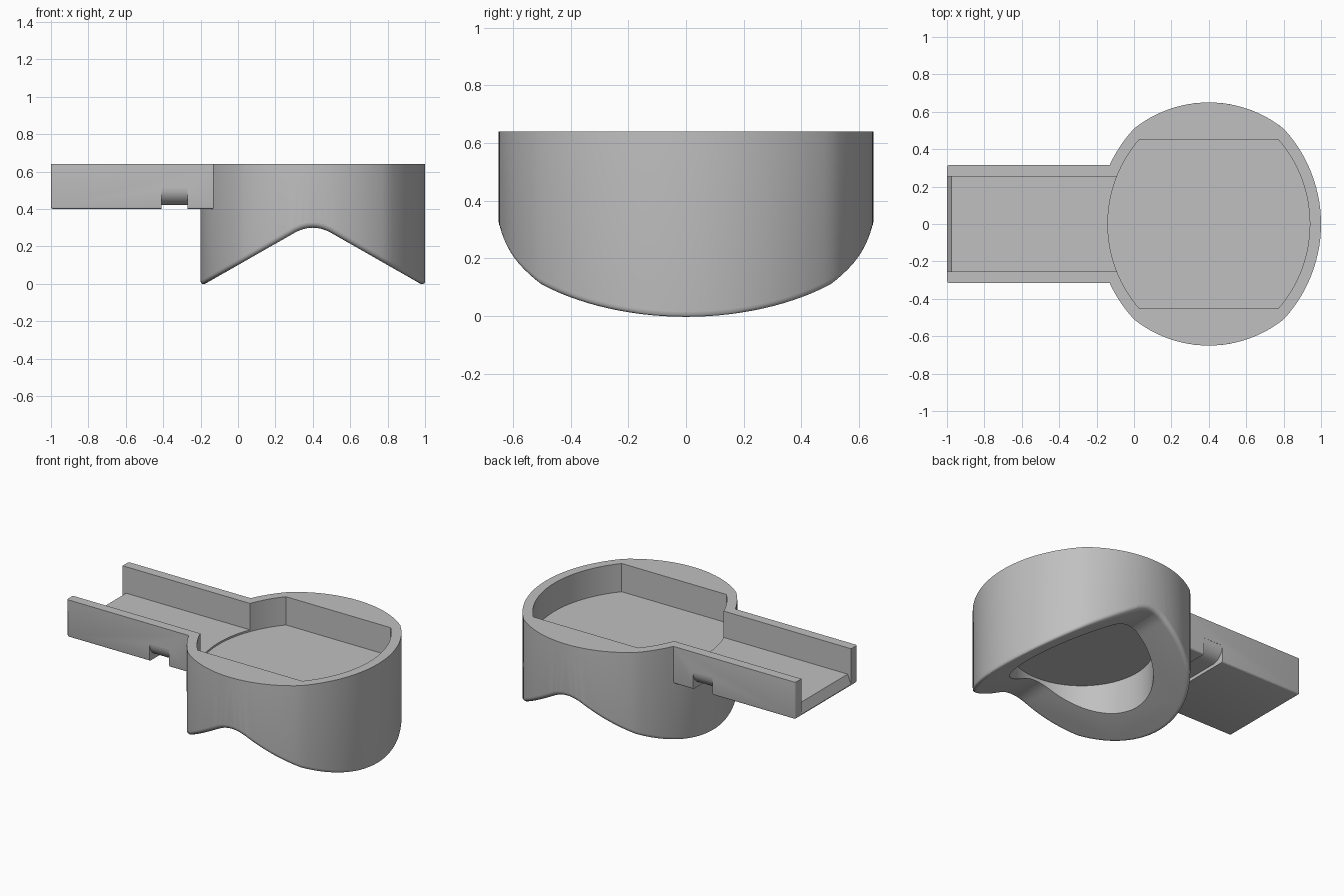
import bpy, bmesh
from math import asin, atan2, cos, pi, sin

if "Cube" in bpy.data.objects:
    bpy.data.objects.remove(bpy.data.objects["Cube"])

grey = bpy.data.materials.new("plain grey")
grey.use_nodes = True
COLOUR = (0.53, 0.53, 0.53, 1)
grey.diffuse_color = COLOUR
grey.node_tree.nodes["Principled BSDF"].inputs["Base Color"].default_value = COLOUR


def arc(cx, cy, r, a, b, n):
    return [(cx + r * cos(a + (b - a) * i / n), cy + r * sin(a + (b - a) * i / n))
            for i in range(n + 1)]


def prism(name, pts, axis, lo, hi):
    """Extrude a 2D outline along an axis; the outline uses the other two axes in order."""
    place = {"x": lambda p, t: (t, p[0], p[1]),
             "y": lambda p, t: (p[0], t, p[1]),
             "z": lambda p, t: (p[0], p[1], t)}[axis]
    bm = bmesh.new()
    low = [bm.verts.new(place(p, lo)) for p in pts]
    high = [bm.verts.new(place(p, hi)) for p in pts]
    bm.faces.new(low)
    bm.faces.new(high)
    for i in range(len(pts)):
        j = (i + 1) % len(pts)
        bm.faces.new((low[i], low[j], high[j], high[i]))
    bmesh.ops.recalc_face_normals(bm, faces=bm.faces[:])
    mesh = bpy.data.meshes.new(name)
    bm.to_mesh(mesh)
    bm.free()
    mesh.materials.append(grey)
    obj = bpy.data.objects.new(name, mesh)
    bpy.context.collection.objects.link(obj)
    return obj


def combine(target, tool, operation):
    """Apply a boolean and remove the tool."""
    mod = target.modifiers.new("combine", "BOOLEAN")
    mod.object, mod.operation, mod.solver = tool, operation, "EXACT"
    bpy.context.view_layer.objects.active = target
    bpy.ops.object.modifier_apply(modifier=mod.name)
    bpy.data.objects.remove(tool)


def round_edges(obj, rule, width, segments):
    bm = bmesh.new()
    bm.from_mesh(obj.data)
    bm.normal_update()
    edges = [e for e in bm.edges if len(e.link_faces) == 2 and rule(e)]
    bmesh.ops.bevel(bm, geom=edges, offset=width, offset_type="OFFSET",
                    segments=segments, profile=0.5, affect="EDGES", clamp_overlap=False)
    bm.to_mesh(obj.data)
    bm.free()


TOP = 0.64
MID = 0.4  # x of the cup's middle

# Cup: four-arc outline
side = asin(0.51 / 0.75)
lobe = atan2(0.5, 0.4)
outline = (arc(0.25, 0, 0.75, -side, side, 28)[:-1]
           + arc(MID, 0.01, 0.64, lobe, pi - lobe, 24)[:-1]
           + arc(0.55, 0, 0.75, pi - side, pi + side, 28)[:-1]
           + arc(MID, -0.01, 0.64, pi + lobe, 2 * pi - lobe, 24)[:-1])
cup = prism("cup_with_handle", outline, "z", -0.3, TOP)

# Roof-shaped underside with a rounded ridge
slope, ridge, soft = 0.57, 0.328, 0.1
roof = [(MID - 1, ridge - slope)]
for i in range(13):
    d = -soft + 2 * soft * i / 12
    roof.append((MID + d, ridge - slope * (d * d + soft * soft) / (2 * soft)))
roof.append((MID + 1, ridge - slope))
under = prism("underside_cutter", roof + [(MID + 1, -1), (MID - 1, -1)], "y", -1, 1)
combine(cup, under, "DIFFERENCE")


def lower_rim(e):
    a, b = sorted(f.normal.z for f in e.link_faces)
    return a < -0.3 and abs(b) < 0.1


round_edges(cup, lower_rim, 0.03, 5)

# Round bore below the floor
bore = prism("bore_cutter", arc(MID, 0, 0.42, 0, 2 * pi, 72)[:-1], "z", -0.5, 0.32)
combine(cup, bore, "DIFFERENCE")

# Handle block with softened lower and end edges
W = 0.315
handle = prism("handle", [(-W, 0.4), (W, 0.4), (W, TOP), (-W, TOP)], "x", -1, 0.1)


def handle_edge(e):
    m = (e.verts[0].co + e.verts[1].co) / 2
    upright = abs(e.verts[0].co.z - e.verts[1].co.z) > 0.1
    return m.x < 0 and (m.z < 0.41 or upright)


round_edges(handle, handle_edge, 0.012, 3)

# Strap groove wrapping under the handle
r = 0.089
groove = ([(0.4, 0.3), (0.4, 0.51)] + arc(0.225, 0.51, r, 0, -pi / 2, 10)
          + arc(-0.225, 0.51, r, -pi / 2, -pi, 10) + [(-0.4, 0.51), (-0.4, 0.3)])
combine(handle, prism("groove_cutter", groove, "x", -0.41, -0.27), "DIFFERENCE")
combine(cup, handle, "UNION")

# Channel along the handle, with a sloping lip at the open end
channel = [(-1.05, 0.8), (-1.05, 0.29), (-0.975, 0.47), (0.1, 0.47), (0.1, 0.8)]
combine(cup, prism("channel_cutter", channel, "y", -0.253, 0.253), "DIFFERENCE")

# Pocket with bowed ends and straight sides
bow = asin(0.45 / 0.69)
pocket = arc(0.25, 0, 0.69, -bow, bow, 28) + arc(0.55, 0, 0.69, pi - bow, pi + bow, 28)
combine(cup, prism("pocket_cutter", pocket, "z", 0.458, 0.9), "DIFFERENCE")

# Smooth shading with sharp corners kept
bpy.ops.object.select_all(action="DESELECT")
cup.select_set(True)
bpy.context.view_layer.objects.active = cup
bpy.ops.object.shade_smooth_by_angle(angle=0.5)
